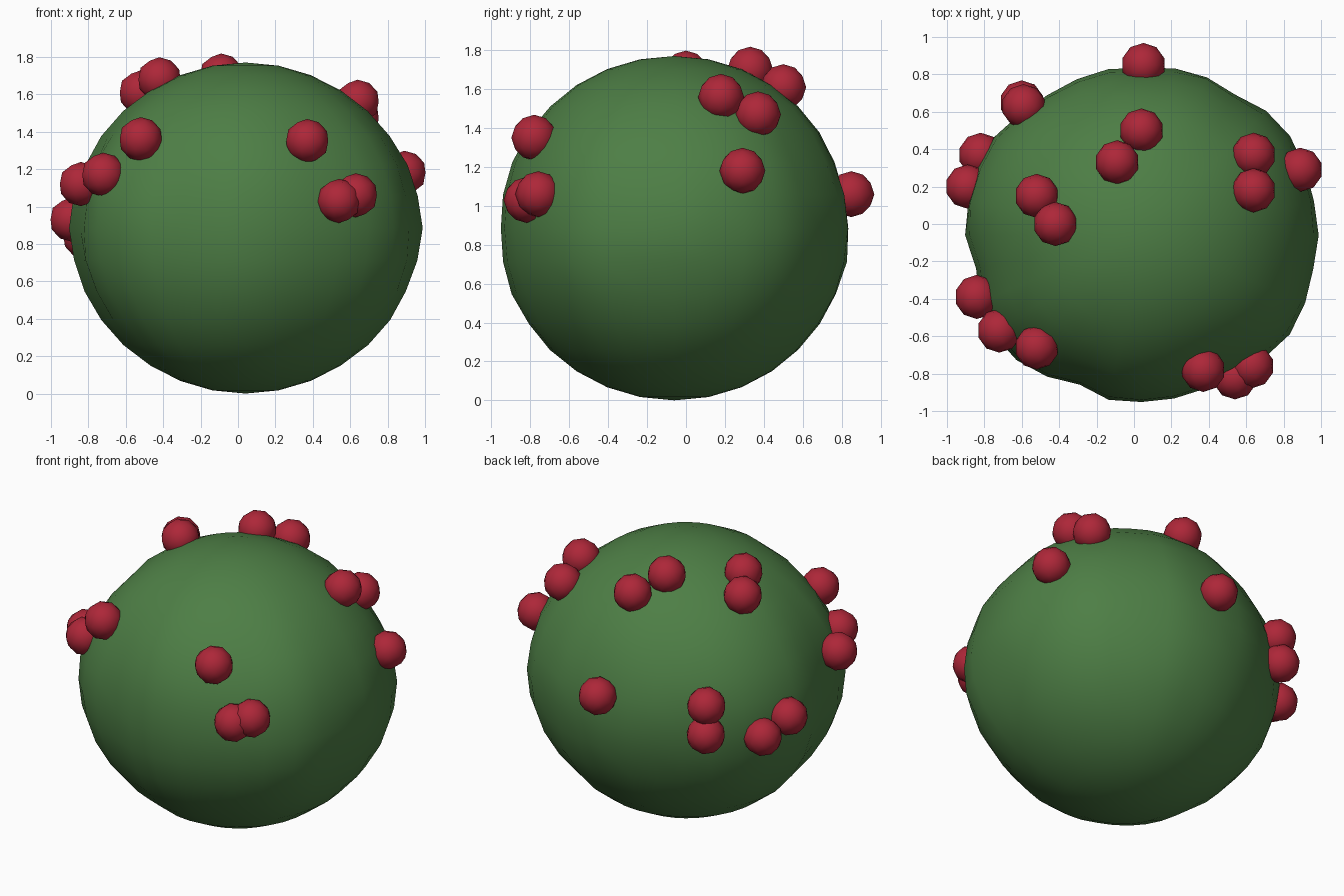
import bpy, math
from mathutils import Vector, noise

if "Cube" in bpy.data.objects:
    bpy.data.objects.remove(bpy.data.objects["Cube"])


def material(name, rgb):
    m = bpy.data.materials.new(name)
    m.diffuse_color = (*rgb, 1)
    m.use_nodes = True
    m.node_tree.nodes["Principled BSDF"].inputs["Base Color"].default_value = m.diffuse_color
    return m


green = material("leaf_green", (0.075, 0.21, 0.06))
red = material("berry_red", (0.42, 0.02, 0.04))

# Lumpy outline of the bush seen from above
OUTLINE = [(-.12, .83), (.10, .83), (.37, .80), (.52, .70), (.79, .54), (.95, .19),
           (.98, -.05), (.95, -.23), (.89, -.51), (.79, -.64), (.46, -.84), (.2, -.94),
           (-.12, -.95), (-.29, -.87), (-.72, -.65), (-.85, -.3), (-.84, -.2),
           (-.9, -.05), (-.8, .4), (-.44, .70), (-.26, .78)]
CENTRE = Vector((0.04, -0.06, 0.885))
polar = sorted((math.atan2(y - CENTRE.y, x - CENTRE.x),
                math.hypot(x - CENTRE.x, y - CENTRE.y)) for x, y in OUTLINE)
polar = ([(polar[-1][0] - math.tau, polar[-1][1])] + polar
         + [(polar[0][0] + math.tau, polar[0][1])])


def outline_radius(a):
    for (a0, r0), (a1, r1) in zip(polar, polar[1:]):
        if a0 <= a <= a1:
            return r0 + (r1 - r0) * (a - a0) / (a1 - a0)
    return 0.91


# Bush body: sphere pushed to the lumpy outline, fading towards the poles
bpy.ops.mesh.primitive_uv_sphere_add(segments=32, ring_count=16, radius=1)
bush = bpy.context.object
bush.name = "bush"
for v in bush.data.vertices:
    d = v.co.normalized()
    w = d.x ** 2 + d.y ** 2
    r = 0.905 * (1 - w) + outline_radius(math.atan2(d.y, d.x)) * w
    r += 0.018 * w * noise.noise(d * 3.5)
    v.co = CENTRE + Vector((d.x * r, d.y * r, d.z * 0.885))
bpy.ops.object.shade_smooth()
bush.data.materials.append(green)

# Berries scattered over the surface
BERRIES = [(.05, .85, 1.06), (-.59, .63, 1.08), (-.60, .65, .90), (-.82, .37, .84),
           (-.89, .20, .93), (-.52, .15, 1.61), (-.42, 0, 1.68), (.04, .50, 1.61),
           (-.09, .33, 1.70), (.64, .37, 1.47), (.64, .18, 1.56), (.89, .29, 1.18),
           (-.84, -.39, 1.12), (-.72, -.57, 1.17), (-.52, -.66, 1.36),
           (.37, -.78, 1.35), (.54, -.82, 1.03), (.63, -.76, 1.06)]
for p in BERRIES:
    bpy.ops.mesh.primitive_ico_sphere_add(subdivisions=2, radius=0.118, location=p)
    berry = bpy.context.object
    berry.name = "berry"
    bpy.ops.object.shade_smooth()
    berry.data.materials.append(red)
